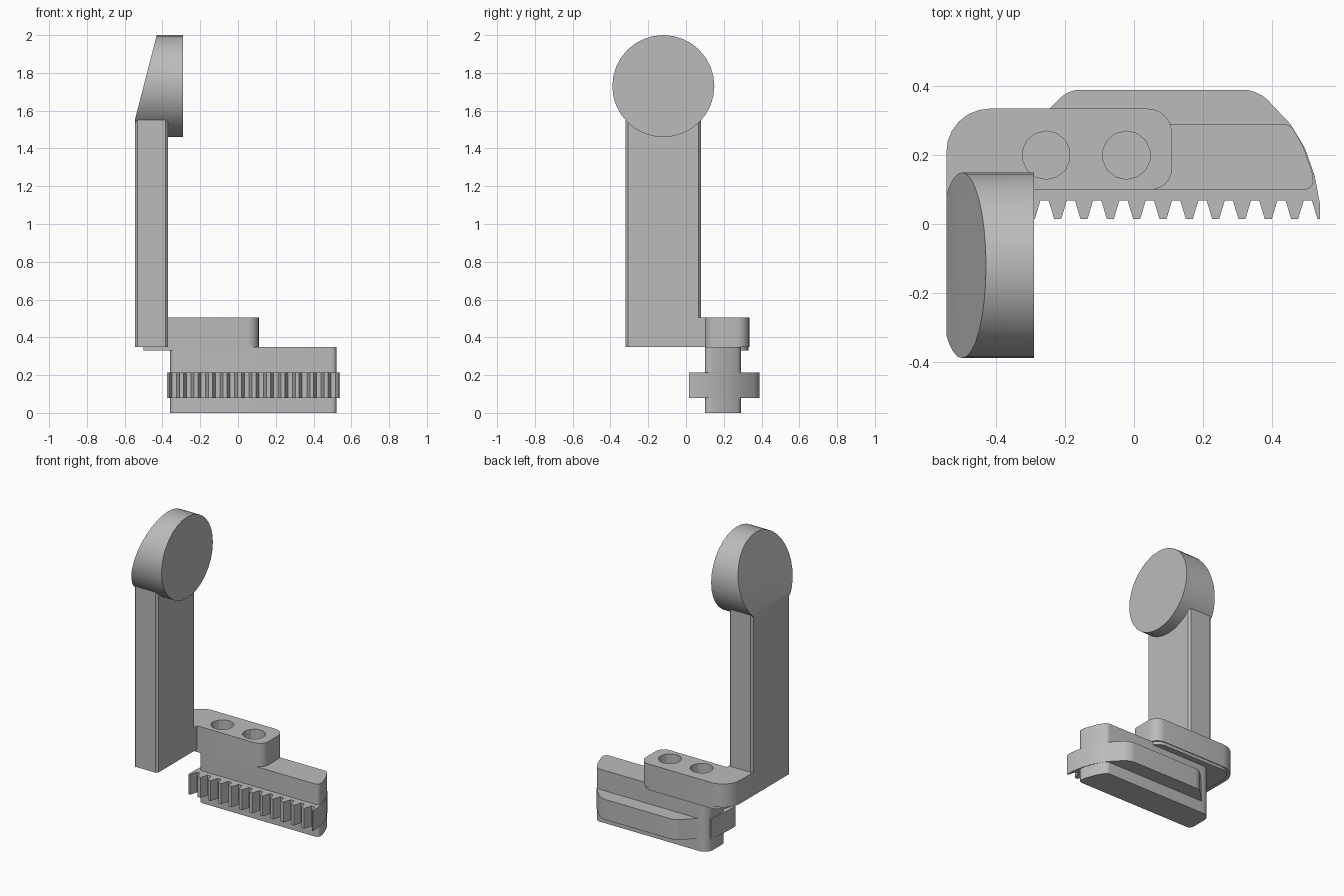
import bpy, bmesh, math
from mathutils import Matrix, Vector

cube = bpy.data.objects.get("Cube")
if cube:
    bpy.data.objects.remove(cube, do_unlink=True)

grey = bpy.data.materials.new("plain grey")
grey.use_nodes = True
grey.diffuse_color = (0.5, 0.5, 0.5, 1)
grey.node_tree.nodes["Principled BSDF"].inputs["Base Color"].default_value = (0.5, 0.5, 0.5, 1)


def finish(name, bm, smooth=True):
    bmesh.ops.recalc_face_normals(bm, faces=bm.faces)
    mesh = bpy.data.meshes.new(name)
    bm.to_mesh(mesh)
    bm.free()
    obj = bpy.data.objects.new(name, mesh)
    bpy.context.collection.objects.link(obj)
    mesh.materials.append(grey)
    if smooth:
        bpy.ops.object.select_all(action='DESELECT')
        obj.select_set(True)
        bpy.context.view_layer.objects.active = obj
        bpy.ops.object.shade_smooth_by_angle(angle=math.radians(30))
    return obj


def rounded(corners, steps=6):
    """Outline from (x, y, radius) corners; radius 0 stays sharp."""
    out = []
    for i, (x, y, r) in enumerate(corners):
        p = Vector((x, y))
        if r == 0:
            out.append(p)
            continue
        a = p + (Vector(corners[i - 1][:2]) - p).normalized() * r
        b = p + (Vector(corners[(i + 1) % len(corners)][:2]) - p).normalized() * r
        for k in range(steps + 1):
            t = k / steps
            # conic arc, circular for square corners
            w = 2 * t * (1 - t) * math.sqrt(0.5)
            s = (1 - t) ** 2 + w + t ** 2
            out.append((a * (1 - t) ** 2 + p * w + b * t ** 2) / s)
    return out


def extrude(name, outline, z0, z1):
    bm = bmesh.new()
    face = bm.faces.new([bm.verts.new((x, y, z0)) for x, y in outline])
    top = bmesh.ops.extrude_face_region(bm, geom=[face])["geom"]
    bmesh.ops.translate(bm, vec=(0, 0, z1 - z0),
                        verts=[v for v in top if isinstance(v, bmesh.types.BMVert)])
    return finish(name, bm)


# Upright post with chamfered vertical edges
c = 0.013
post = []
for x, y, sx, sy in ((-0.545, -0.32, 1, 1), (-0.37, -0.32, -1, 1),
                     (-0.37, 0.08, -1, -1), (-0.545, 0.08, 1, -1)):
    pair = [(x, y + sy * c), (x + sx * c, y)]
    post += pair if sx == sy else pair[::-1]
extrude("post", post, 0.35, 1.555)

# Round head, its outer side cut on a slant
bm = bmesh.new()
bmesh.ops.create_cone(bm, cap_ends=True, segments=32, radius1=0.27, radius2=0.27, depth=0.255)
bmesh.ops.rotate(bm, verts=bm.verts, matrix=Matrix.Rotation(math.pi / 2, 3, 'Y'))
bmesh.ops.translate(bm, verts=bm.verts, vec=(-0.4175, -0.12, 1.73))
cut = bmesh.ops.bisect_plane(bm, geom=bm.verts[:] + bm.edges[:] + bm.faces[:],
                             plane_co=(-0.43, 0, 2), plane_no=(-0.445, 0, 0.115), clear_outer=True)
bmesh.ops.edgeloop_fill(bm, edges=[e for e in cut["geom_cut"] if isinstance(e, bmesh.types.BMEdge)])
finish("round_head", bm)

# Arm joining post and rail
arm = extrude("arm", rounded([(-0.545, 0.06, 0), (-0.37, 0.06, 0), (-0.37, 0.1, 0),
                              (0.11, 0.1, 0.06), (0.11, 0.335, 0.07), (-0.545, 0.335, 0.125)]),
              0.35, 0.505)
extrude("arm_lip", rounded([(-0.5, 0.1, 0), (0.1, 0.1, 0.05), (0.1, 0.33, 0.07),
                            (-0.5, 0.33, 0.09)]), 0.33, 0.352)

# Two blind screw holes in the arm
for i, x in enumerate((-0.255, -0.022)):
    bm = bmesh.new()
    bmesh.ops.create_cone(bm, cap_ends=True, segments=14, radius1=0.07, radius2=0.07, depth=0.3)
    bmesh.ops.translate(bm, verts=bm.verts, vec=(x, 0.2, 0.51))
    cutter = finish(f"hole_cutter_{i + 1}", bm, False)
    cutter.hide_render = True
    cutter.hide_set(True)
    mod = arm.modifiers.new(f"hole_{i + 1}", 'BOOLEAN')
    mod.operation = 'DIFFERENCE'
    mod.solver = 'EXACT'
    mod.object = cutter

# Rail block with a curved nose
extrude("rail_block", rounded([(-0.36, 0.1, 0.03), (0.525, 0.1, 0.03), (0.518, 0.15, 0),
                               (0.492, 0.225, 0), (0.455, 0.29, 0.02), (-0.36, 0.29, 0.06)]),
        0, 0.35)

# Flange with rack teeth along the front
pitch, root, tip = 0.0765, 0.068, 0.015
rack = [(-0.375, tip)]
for k in range(-1, 11):
    x = -0.26 + k * pitch
    rack += [(x - 0.028, tip), (x - 0.012, root), (x + 0.012, root), (x + 0.028, tip)]
back = rounded([(0.54, 0.06, 0), (0.525, 0.14, 0), (0.497, 0.22, 0), (0.455, 0.29, 0),
                (0.36, 0.39, 0.04), (-0.19, 0.39, 0.03), (-0.3, 0.28, 0), (-0.36, 0.25, 0),
                (-0.375, 0.1, 0)])
extrude("toothed_flange", rack + [(0.54, tip)] + back, 0.08, 0.215)
